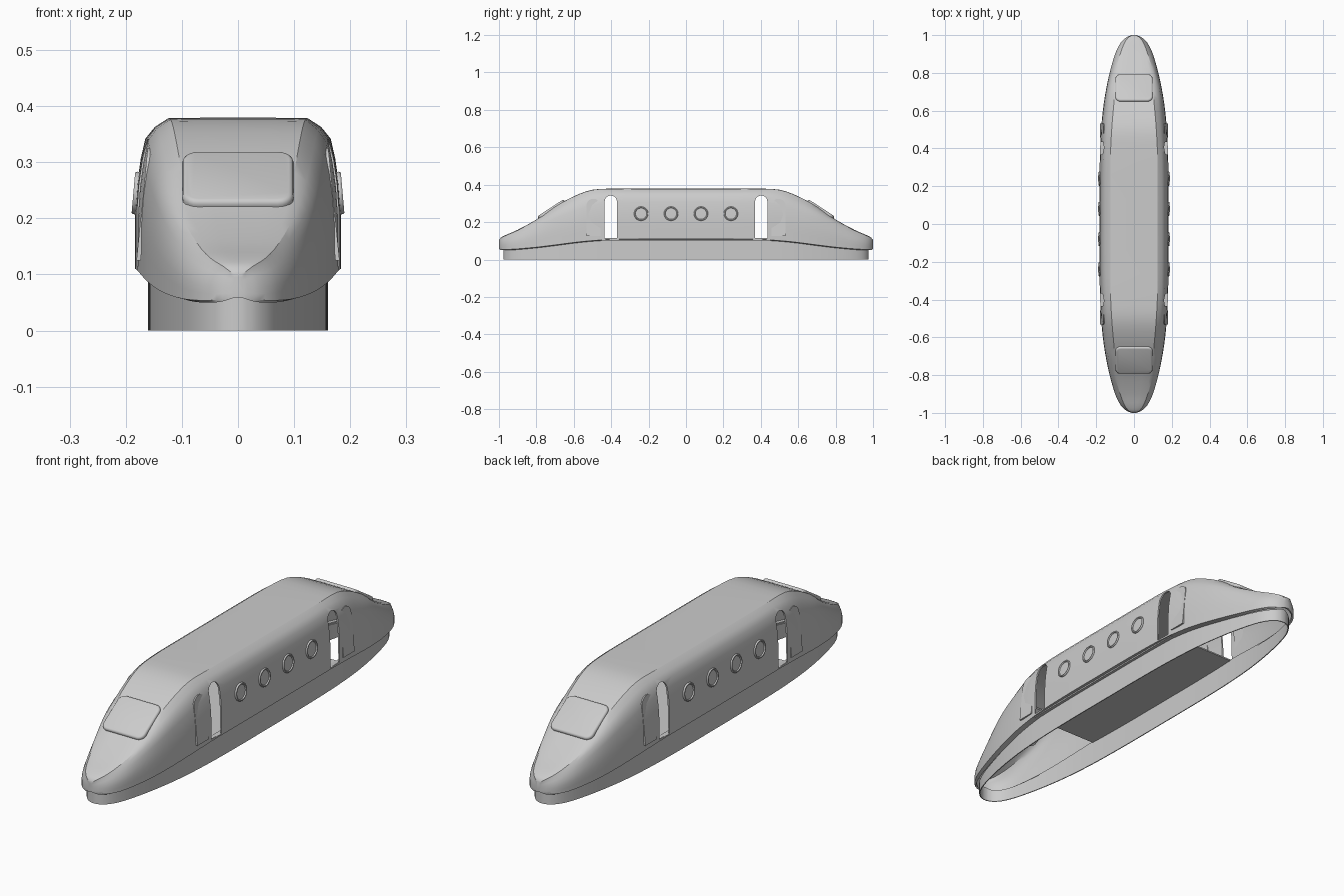
import bpy, bmesh, math
from mathutils import Vector, Matrix

if "Cube" in bpy.data.objects:
    bpy.data.objects.remove(bpy.data.objects["Cube"])

# Half-length stations: y, half width, bottom z, shoulder x, shoulder z, roof half width, roof z
STATIONS = [
    (0.00, .183, .106, .165, .342, .125, .378),
    (0.20, .183, .106, .165, .342, .125, .378),
    (0.38, .180, .104, .162, .341, .124, .378),
    (0.50, .174, .097, .157, .325, .118, .372),
    (0.60, .165, .087, .149, .288, .110, .337),
    (0.70, .150, .074, .137, .246, .100, .282),
    (0.80, .129, .062, .113, .196, .085, .213),
    (0.90, .100, .053, .080, .148, .060, .158),
    (0.96, .070, .050, .054, .122, .040, .132),
    (0.99, .038, .051, .028, .108, .020, .116),
    (1.00, .010, .058, .007, .095, .005, .102),
]


def refine(rows, n):
    """Catmull-Rom samples through the stations."""
    out = []
    first = (-rows[1][0],) + rows[1][1:]
    pts = [Vector(r) for r in [first] + rows + [rows[-1]]]
    for a, b, c, d in zip(pts, pts[1:], pts[2:], pts[3:]):
        for i in range(n):
            t = i / n
            out.append(0.5 * (2*b + (c - a)*t + (2*a - 5*b + 4*c - d)*t*t
                              + (3*b - a - 3*c + d)*t**3))
    return out + [pts[-1]]


HALF = refine(STATIONS, 3)
FULL = [(-1, s) for s in reversed(HALF[1:])] + [(1, s) for s in HALF]


def make(name, bm, angle=30):
    bmesh.ops.recalc_face_normals(bm, faces=bm.faces)
    me = bpy.data.meshes.new(name)
    bm.to_mesh(me)
    bm.free()
    ob = bpy.data.objects.new(name, me)
    bpy.context.collection.objects.link(ob)
    smooth(ob, angle)
    return ob


def smooth(ob, angle=30):
    bpy.ops.object.select_all(action='DESELECT')
    ob.select_set(True)
    bpy.context.view_layer.objects.active = ob
    bpy.ops.object.shade_smooth_by_angle(angle=math.radians(angle))


def loft(rows, cap=True):
    bm = bmesh.new()
    vs = [[bm.verts.new(p) for p in r] for r in rows]
    for a, b in zip(vs, vs[1:]):
        for i in range(len(a) - 1):
            bm.faces.new((a[i], a[i+1], b[i+1], b[i]))
    if cap:
        bm.faces.new(vs[0])
        bm.faces.new(vs[-1])
    return bm


def section(sign, s):
    y, w, zb, ws, zs, r, zt = s
    h = zs - zb
    half = [(.86*w, zb), (w, zb + .004), (w, zb + .25*h), (w, zb + .45*h),
            (.45*w + .55*(w*.65 + ws*.35), zb + .66*h),
            (.45*w + .55*ws, zb + .85*h), (ws, zs),
            ((ws + r)/2 + .003, (zs + zt)/2 + .003), (r, zt), (r*.5, zt + .001)]
    right = [(x, sign*y, z) for x, z in half]
    return right + [(0, sign*y, zt + .001)] + [(-x, yy, z) for x, yy, z in reversed(right)]


def apply_mod(ob, kind, **props):
    m = ob.modifiers.new(kind.title(), kind)
    for k, v in props.items():
        setattr(m, k, v)
    bpy.context.view_layer.objects.active = ob
    bpy.ops.object.modifier_apply(modifier=m.name)


def arch(name, yc, width, z0, z1, x0, x1, lean=0.0):
    """Round-topped door outline extruded along x."""
    r = width / 2
    pts = [(yc - r, z0), (yc + r, z0)]
    pts += [(yc + r*math.cos(a*math.pi/10), z1 - r + r*math.sin(a*math.pi/10)) for a in range(11)]
    bm = bmesh.new()
    a = [bm.verts.new((x0 - lean*(z - .2), y, z)) for y, z in pts]
    b = [bm.verts.new((x1 - lean*(z - .2), y, z)) for y, z in pts]
    bm.faces.new(a)
    bm.faces.new(b[::-1])
    for i in range(len(pts)):
        j = (i + 1) % len(pts)
        bm.faces.new((a[i], a[j], b[j], b[i]))
    return make(name, bm)


# Body shell with thickness and door openings
shell = make("body_shell", loft([section(k, s) for k, s in FULL]))
apply_mod(shell, 'SOLIDIFY', thickness=.007, offset=-1)
for sy in (-1, 1):
    cutter = arch("door_cutter", sy*.402, .066, .114, .342, -.3, .3)
    cutter.hide_render = True
    apply_mod(shell, 'BOOLEAN', operation='DIFFERENCE', object=cutter, solver='EXACT')
    bpy.data.objects.remove(cutter)
smooth(shell, 28)

# Skirt band under the body, open below
rows = []
for k, s in FULL:
    rows.append((k*s[0]*.977, s[1]*.875, s[2] + .003))
right = [[(x, y, 0), (x, y, z)] for y, x, z in rows]
left = [[(-x, y, 0), (-x, y, z)] for y, x, z in reversed(rows)]
skirt = make("lower_skirt", loft(right + left + right[:1], cap=False))
bm = bmesh.new()
bm.from_mesh(skirt.data)
bmesh.ops.remove_doubles(bm, verts=bm.verts, dist=1e-5)
bm.to_mesh(skirt.data)
bm.free()
apply_mod(skirt, 'SOLIDIFY', thickness=.004, offset=-1)
smooth(skirt)

# Cabin floor
bm = bmesh.new()
bmesh.ops.create_cube(bm, size=1, matrix=Matrix.Translation((0, 0, .105)) @ Matrix.Diagonal((.345, .9, .006, 1)))
make("cabin_floor", bm)

# Windscreens at both ends
for sy, name in ((-1, "front_windscreen"), (1, "rear_windscreen")):
    bm = bmesh.new()
    bmesh.ops.create_cube(bm, size=1, matrix=Matrix.Diagonal((.198, .168, .034, 1)))
    corners = [e for e in bm.edges if abs(e.verts[0].co.z - e.verts[1].co.z) > .01]
    bmesh.ops.bevel(bm, geom=corners, offset=.028, segments=5, profile=.5, affect='EDGES')
    rim = [e for e in bm.edges if e.verts[0].co.z > 0 and e.verts[1].co.z > 0]
    bmesh.ops.bevel(bm, geom=rim, offset=.009, segments=3, profile=.5, affect='EDGES')
    bmesh.ops.transform(bm, verts=bm.verts, matrix=Matrix.Translation((0, sy*.716, .262))
                        @ Matrix.Rotation(-sy*math.radians(33), 4, 'X'))
    make(name, bm, 40)

# Porthole windows: lathed rim and pane, and slid-open door leaves
RIM = [(.038, -.008), (.038, .004), (.036, .007), (.032, .007), (.030, .004), (.030, .002), (0, .003)]
for sx in (-1, 1):
    for y in (-.24, -.08, .08, .24):
        bm = bmesh.new()
        vs = [bm.verts.new((r, 0, z)) for r, z in RIM]
        edges = [bm.edges.new(p) for p in zip(vs, vs[1:])]
        bmesh.ops.spin(bm, geom=vs + edges, axis=(0, 0, 1), cent=(0, 0, 0), angle=math.tau, steps=28)
        bmesh.ops.remove_doubles(bm, verts=bm.verts, dist=1e-5)
        bmesh.ops.transform(bm, verts=bm.verts, matrix=Matrix.Translation((sx*.1795, y, .245))
                            @ Matrix.Rotation(sx*math.radians(85), 4, 'Y'))
        make("porthole", bm)
    for sy in (-1, 1):
        arch("door_leaf", sy*.495, .075, .125, .325, sx*.166, sx*.1735, sx*.10)
